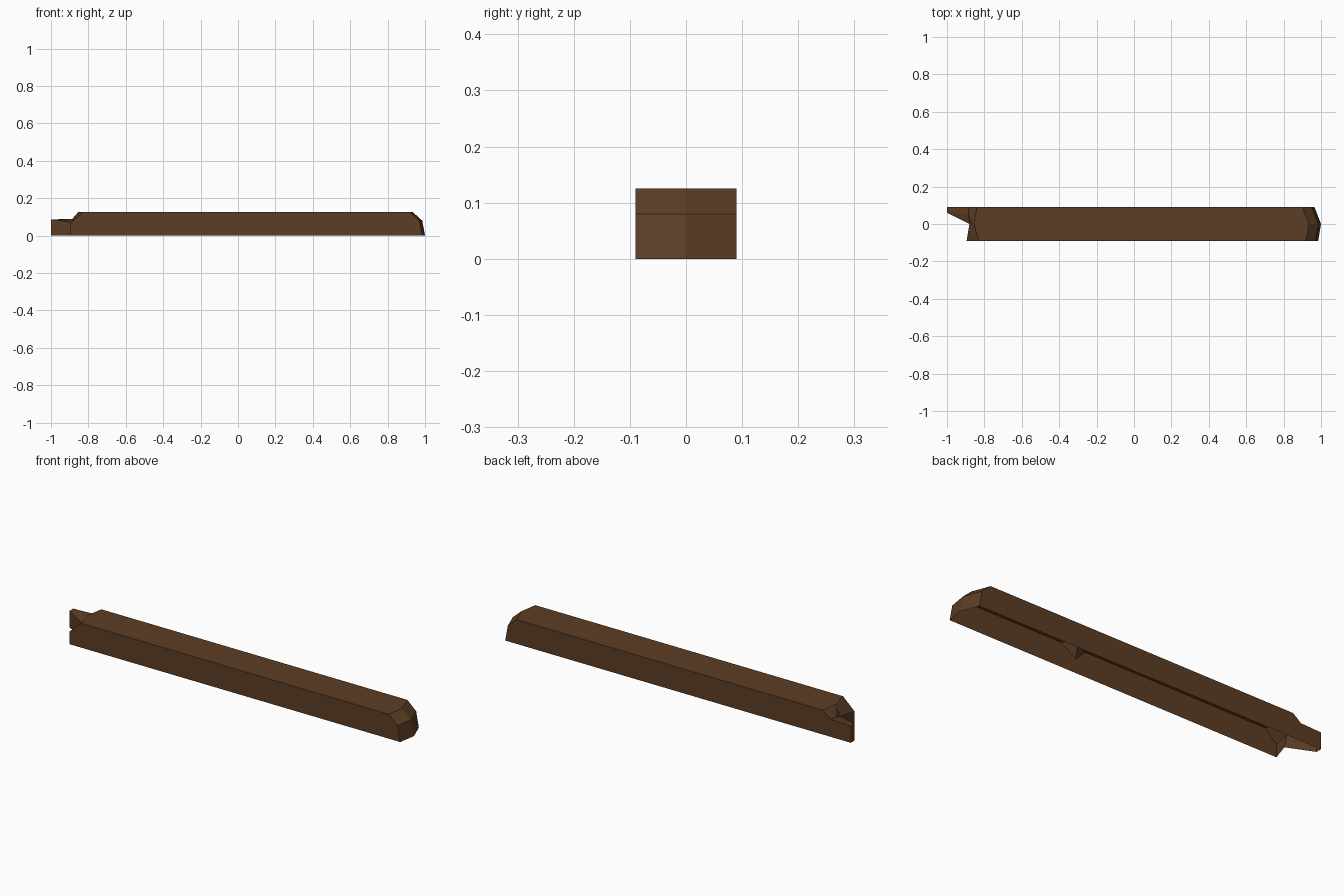
import bpy
import bmesh

if "Cube" in bpy.data.objects:
    bpy.data.objects.remove(bpy.data.objects["Cube"])

W, H = 0.09, 0.125  # half width, height

wood = bpy.data.materials.new("dark brown wood")
wood.diffuse_color = (0.107, 0.048, 0.018, 1)
wood.use_nodes = True
wood.node_tree.nodes["Principled BSDF"].inputs["Base Color"].default_value = wood.diffuse_color

bm = bmesh.new()


def column(y, *xz):
    """Vertices of one end column, bottom to top."""
    return [bm.verts.new((x, y, z)) for x, z in xz]


def face(*verts):
    bm.faces.new(verts)


# Sawn right end: three columns, bevelled towards the top
rf = column(-W, (0.985, 0), (0.97, 0.08), (0.92, H))
rm = column(0, (1.0, 0), (0.985, 0.08), (0.935, H))
rb = column(W, (0.965, 0), (0.95, 0.08), (0.90, H))
for a, b in ((rf, rm), (rm, rb)):
    for i in range(2):
        face(a[i], b[i], b[i + 1], a[i + 1])

# Splintered left end: columns, spike tip and one extra splinter point
lf = column(-W, (-0.895, 0), (-0.895, 0.065), (-0.83, H))
lm = column(0, (-0.865, 0), (-0.88, 0.07), (-0.855, H))
lb = column(W, (-0.885, 0.09), (-0.84, H))
tip_in = column(0.06, (-1, 0), (-1, 0.086))
tip_out = column(W, (-1, 0), (-1, 0.086))
knot = column(0.05, (-0.885, 0.084))[0]
for i in range(2):
    face(lm[i], lf[i], lf[i + 1], lm[i + 1])
face(tip_in[0], lm[0], lm[1], tip_in[1])
face(tip_out[0], tip_in[0], tip_in[1], tip_out[1])
face(tip_in[1], lm[1], knot)
face(tip_out[1], tip_in[1], knot, lb[0])
face(knot, lm[1], lm[2])
face(lb[0], knot, lm[2], lb[1])

# Chip in the front top edge
chip_l, chip_r = column(-W, (0.208, H), (0.35, H))
chip_low = column(-W, (0.26, 0.072))[0]
chip_deep = column(-0.045, (0.285, H))[0]
face(chip_l, chip_low, chip_deep)
face(chip_low, chip_r, chip_deep)

# Long sides and top; the underside is open
face(lf[0], rf[0], rf[1], rf[2], chip_r, chip_low, chip_l, lf[2], lf[1])
face(rb[0], tip_out[0], tip_out[1], lb[0], lb[1], rb[2], rb[1])
face(lf[2], chip_l, chip_deep, chip_r, rf[2], rm[2], rb[2], lb[1], lm[2])

bmesh.ops.triangulate(bm, faces=[f for f in bm.faces if len(f.verts) > 4])
bmesh.ops.recalc_face_normals(bm, faces=bm.faces)
# Open shell: make sure the normals point outwards
if sum(f.normal.z * f.calc_area() for f in bm.faces) < 0:
    bmesh.ops.reverse_faces(bm, faces=bm.faces)

mesh = bpy.data.meshes.new("broken_plank")
bm.to_mesh(mesh)
bm.free()
mesh.materials.append(wood)
plank = bpy.data.objects.new("broken_plank", mesh)
bpy.context.collection.objects.link(plank)
